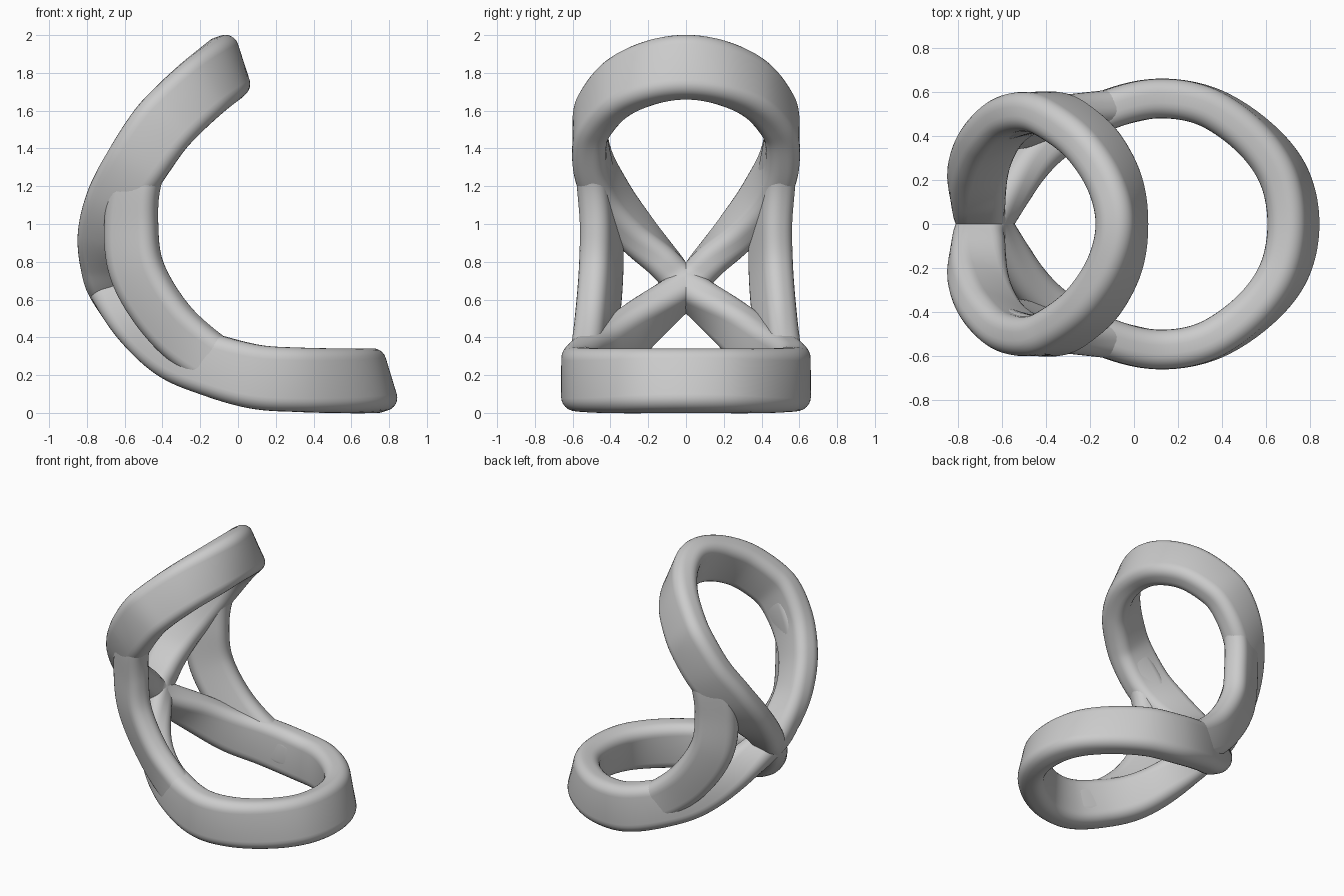
import bpy, bmesh
from math import sin, cos, pi, radians
from mathutils import Vector

cube = bpy.data.objects.get("Cube")
if cube:
    bpy.data.objects.remove(cube, do_unlink=True)

grey = bpy.data.materials.new("plain grey")
grey.use_nodes = True
colour = (0.6, 0.6, 0.6, 1)
grey.diffuse_color = colour
grey.node_tree.nodes["Principled BSDF"].inputs["Base Color"].default_value = colour


def section(length, width, radius, steps=6):
    """Rounded rectangle: long side along the band's depth."""
    pts = []
    for k, (sx, sy) in enumerate([(1, 1), (-1, 1), (-1, -1), (1, -1)]):
        for i in range(steps + 1):
            a = (k + i / steps) * pi / 2
            pts.append((sx * (length / 2 - radius) + radius * cos(a),
                        sy * (width / 2 - radius) + radius * sin(a)))
    return pts


def spline(keys, closed, steps=12):
    """Catmull-Rom through position, depth direction and depth together."""
    n = len(keys)
    pick = (lambda i: keys[i % n]) if closed else (lambda i: keys[max(0, min(n - 1, i))])
    out = []
    for i in range(n if closed else n - 1):
        a, b, c, d = (pick(i + j) for j in (-1, 0, 1, 2))
        for s in range(steps):
            t = s / steps
            out.append(tuple((2 * q + (r - p) * t + (2 * p - 5 * q + 4 * r - w) * t * t
                              + (3 * q - p - 3 * r + w) * t ** 3) / 2
                             for p, q, r, w in zip(a, b, c, d)))
    return out if closed else out + [keys[-1]]


def sweep(name, keys, closed, width, radius):
    path = [(Vector(k[:3]), Vector(k[3:6]), k[6]) for k in spline(keys, closed)]
    n = len(path)
    bm = bmesh.new()
    rings = []
    for i, (p, depth, length) in enumerate(path):
        ahead = (i + 1) % n if closed else min(i + 1, n - 1)
        behind = i - 1 if closed else max(i - 1, 0)
        tangent = (path[ahead][0] - path[behind][0]).normalized()
        depth = (depth - tangent * depth.dot(tangent)).normalized()
        side = tangent.cross(depth)
        rings.append([bm.verts.new(p + depth * u + side * v)
                      for u, v in section(length, width, radius)])
    m = len(rings[0])
    for i in range(n if closed else n - 1):
        r, q = rings[i], rings[(i + 1) % n]
        for j in range(m):
            bm.faces.new((r[j], r[(j + 1) % m], q[(j + 1) % m], q[j]))
    if not closed:
        bm.faces.new(rings[0])
        bm.faces.new(rings[-1])
    bmesh.ops.recalc_face_normals(bm, faces=bm.faces)
    mesh = bpy.data.meshes.new(name)
    bm.to_mesh(mesh)
    bm.free()
    mesh.materials.append(grey)
    obj = bpy.data.objects.new(name, mesh)
    bpy.context.collection.objects.link(obj)
    bpy.ops.object.select_all(action="DESELECT")
    obj.select_set(True)
    bpy.context.view_layer.objects.active = obj
    bpy.ops.object.shade_smooth_by_angle(angle=radians(40))


def key(x, y, z, angle, tilt=0, length=0.34):
    a = radians(angle)
    return (x, y, z, sin(a), tilt, cos(a), length)


def mirror(k):
    return (k[0], -k[1], k[2], k[3], -k[4], k[5], k[6])


# Twisted band: an upper and a lower loop crossing at the back
upper = [key(*k) for k in [
    (-0.09, 0.19, 1.8, 156), (-0.19, 0.36, 1.72, 148), (-0.32, 0.47, 1.6, 141),
    (-0.42, 0.51, 1.49, 134), (-0.54, 0.49, 1.31, 124, 0.12, 0.33),
    (-0.645, 0.4, 1.13, 112, 0.35, 0.31), (-0.705, 0.265, 0.955, 100, 0.42, 0.28),
    (-0.71, 0.12, 0.8, 85, 0.22, 0.25)]]
lower = [key(*k) for k in [
    (-0.52, 0.24, 0.47, 49, 0.4, 0.27), (-0.34, 0.4, 0.33, 31, 0.3, 0.31),
    (-0.13, 0.515, 0.25, 17, 0.1, 0.33),
    (0.1, 0.57, 0.19, 5), (0.33, 0.535, 0.175, -4), (0.54, 0.4, 0.17, -10),
    (0.68, 0.22, 0.17, -15)]]
top_tip = key(-0.055, 0, 1.83, 162)
crossing = key(-0.68, 0, 0.665, 73, 0, 0.23)
front_tip = key(0.725, 0, 0.17, -17)
loop = ([top_tip] + upper + [crossing] + [mirror(k) for k in lower] + [front_tip]
        + lower[::-1] + [crossing] + [mirror(k) for k in upper[::-1]])
sweep("twisted_loop_band", loop, True, 0.18, 0.07)

# Side struts joining the two loops
strut = [key(*k) for k in [
    (-0.42, 0.505, 1.45, 134, 0, 0.24), (-0.53, 0.48, 1.25, 118, 0.3, 0.26),
    (-0.565, 0.45, 1.0, 95, 0.45, 0.29), (-0.53, 0.45, 0.74, 64, 0.5, 0.3),
    (-0.36, 0.475, 0.47, 42, 0.45, 0.29), (-0.12, 0.52, 0.27, 20, 0.15, 0.27),
    (0.06, 0.56, 0.2, 8, 0, 0.25)]]
sweep("back_side_strut", strut, False, 0.165, 0.07)
sweep("front_side_strut", [mirror(k) for k in strut], False, 0.165, 0.07)
